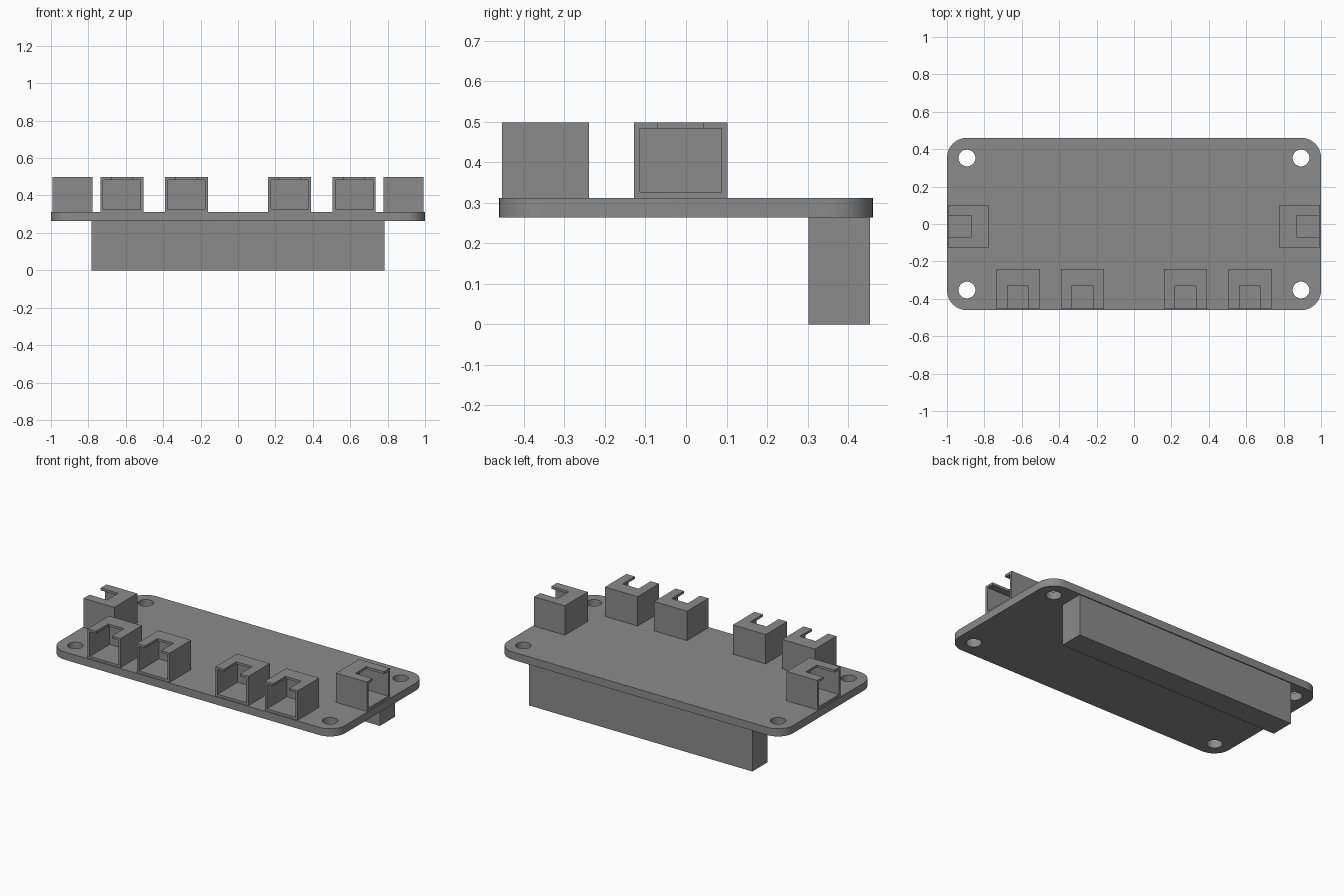
import bpy, bmesh
from math import pi

if "Cube" in bpy.data.objects:
    bpy.data.objects.remove(bpy.data.objects["Cube"])

grey = bpy.data.materials.new("grey plastic")
grey.use_nodes = True
colour = (0.26, 0.26, 0.26, 1)
grey.diffuse_color = colour
grey.node_tree.nodes["Principled BSDF"].inputs["Base Color"].default_value = colour

BOARD_LOW, BOARD_TOP = 0.263, 0.312
BOARD_HALF_Y = 0.461


def box(name, low, high):
    """Box between two opposite corners, with its mesh in world coordinates."""
    bm = bmesh.new()
    bmesh.ops.create_cube(bm, size=1)
    for v in bm.verts:
        v.co = [l + (c + 0.5) * (h - l) for c, l, h in zip(v.co, low, high)]
    return add(name, bm)


def add(name, bm):
    mesh = bpy.data.meshes.new(name)
    bm.to_mesh(mesh)
    bm.free()
    mesh.materials.append(grey)
    ob = bpy.data.objects.new(name, mesh)
    bpy.context.collection.objects.link(ob)
    return ob


def select(ob):
    bpy.ops.object.select_all(action='DESELECT')
    ob.select_set(True)
    bpy.context.view_layer.objects.active = ob


def cut(ob, cutter):
    """Subtract the cutter and throw it away."""
    select(ob)
    mod = ob.modifiers.new("cut", 'BOOLEAN')
    mod.operation = 'DIFFERENCE'
    mod.solver = 'EXACT'
    mod.object = cutter
    bpy.ops.object.modifier_apply(modifier=mod.name)
    bpy.data.objects.remove(cutter)


# Board with rounded corners
board = box("board", (-1, -BOARD_HALF_Y, BOARD_LOW), (1, BOARD_HALF_Y, BOARD_TOP))
bm = bmesh.new()
bm.from_mesh(board.data)
corners = [e for e in bm.edges if abs(e.verts[0].co.z - e.verts[1].co.z) > 0.01]
bmesh.ops.bevel(bm, geom=corners, offset=0.107, segments=10, profile=0.5, affect='EDGES')
bm.to_mesh(board.data)
bm.free()

# Four mounting holes
for sx in (-1, 1):
    for sy in (-1, 1):
        bm = bmesh.new()
        bmesh.ops.create_cone(bm, cap_ends=True, segments=40, radius1=0.045,
                              radius2=0.045, depth=0.3)
        hole = add("hole_cutter", bm)
        hole.hide_render = True
        hole.location = (sx * 0.893, sy * 0.353, BOARD_TOP)
        cut(board, hole)
select(board)
bpy.ops.object.shade_smooth_by_angle()

# Long pin header under the back edge
box("pin_header", (-0.783, 0.302, 0), (0.783, 0.454, BOARD_LOW))

# Socket shell open towards -y, with a slot in its top wall
W, D, H, WALL = 0.115, 0.1075, 0.186, 0.015
socket = box("front_socket_1", (-W, -D, 0), (W, D, H))
cavity = box("cavity_cutter", (WALL - W, -D - 0.1, WALL), (W - WALL, D - WALL, H - WALL))
slot = box("slot_cutter", (-0.056, -D - 0.1, H / 2), (0.056, 0.123 - D, H + 0.1))
for cutter in (cavity, slot):
    cutter.hide_render = True
    cut(socket, cutter)

# Four sockets along the front, one at each end
places = [(x, -0.347, 0) for x in (-0.621, -0.276, 0.276, 0.621)]
places += [(-0.885, -0.013, -pi / 2), (0.885, -0.013, pi / 2)]
names = ["front_socket_%d" % (i + 1) for i in range(4)] + ["right_socket", "left_socket"]
for i, (name, (x, y, turn)) in enumerate(zip(names, places)):
    ob = socket
    if i:
        ob = bpy.data.objects.new(name, socket.data)
        bpy.context.collection.objects.link(ob)
    ob.location = (x, y, BOARD_TOP)
    ob.rotation_euler.z = turn
